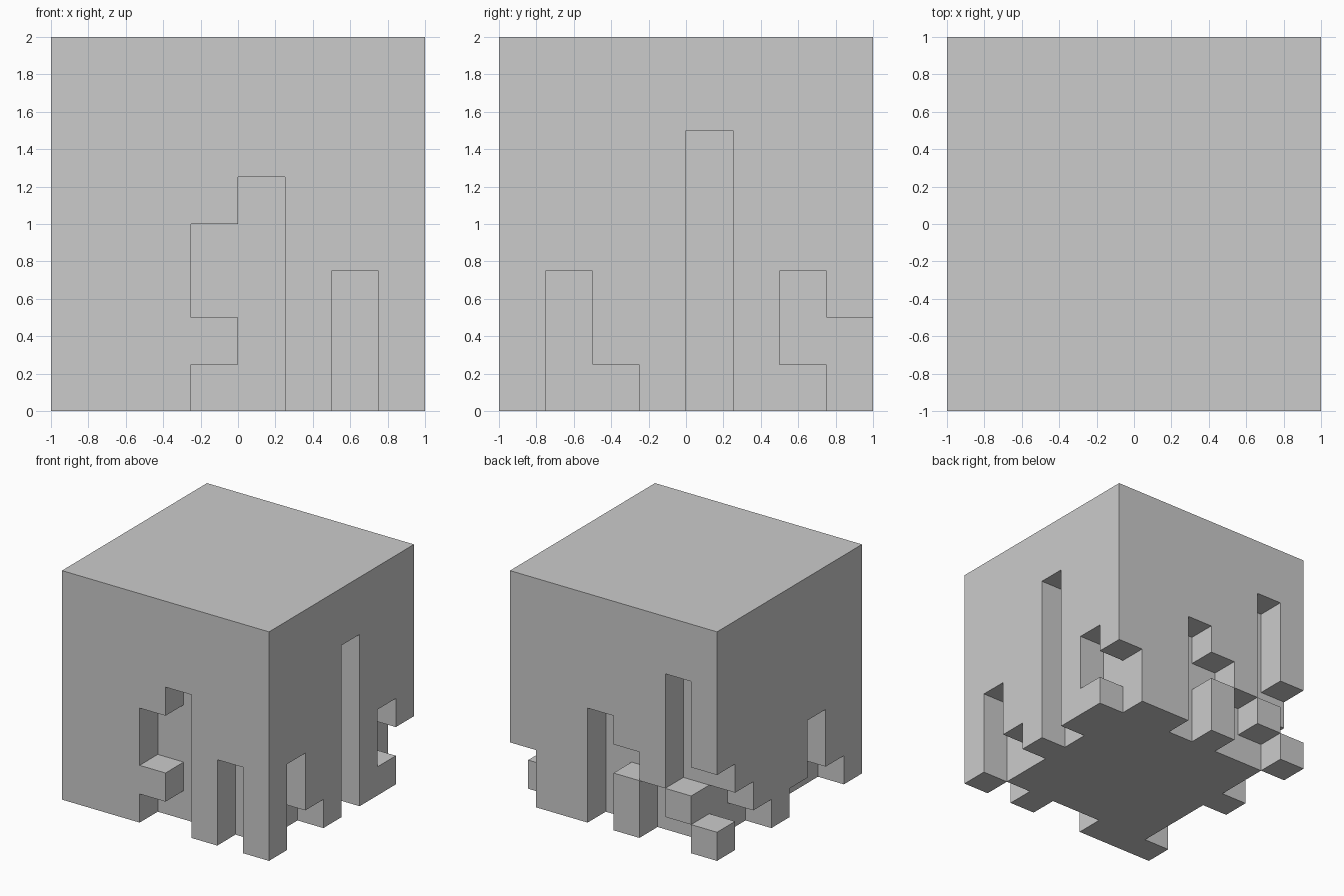
import bpy, bmesh
from mathutils import Vector

if "Cube" in bpy.data.objects:
    bpy.data.objects.remove(bpy.data.objects["Cube"])

N, C = 8, 0.25  # cells per side, cell size

solid = {(i, j, k) for i in range(N) for j in range(N) for k in range(N)}


def notch(side, col, levels):
    """Remove one-cell-deep notch cells at a column of one side."""
    for k in levels:
        cell = {"front": (col, 0, k), "back": (col, N - 1, k),
                "left": (0, col, k), "right": (N - 1, col, k)}[side]
        solid.discard(cell)


# Notches per side: column -> removed levels counted from the ground
notches = {
    "front": {3: (0, 2, 3), 4: range(5), 6: range(3)},
    "right": {1: range(3), 2: (0,), 4: range(6), 6: (1, 2), 7: (0, 1)},
    "back": {0: (1, 2), 1: (0, 2, 3, 4, 5), 2: (0, 1), 3: (2,), 4: range(4)},
    "left": {1: (0,), 2: range(3), 3: (0,), 5: (0,), 6: (0, 1)},
}
for side, columns in notches.items():
    for col, levels in columns.items():
        notch(side, col, levels)

# Skin the remaining solid: one quad wherever a cell meets empty space
bm = bmesh.new()
verts = {}


def vert(p):
    if p not in verts:
        verts[p] = bm.verts.new(Vector(p) * C - Vector((1, 1, 0)))
    return verts[p]


for cell in sorted(solid):
    for axis in range(3):
        u, v = (axis + 1) % 3, (axis + 2) % 3
        for step in (0, 1):
            other = list(cell)
            other[axis] += 2 * step - 1
            if tuple(other) in solid:
                continue
            ring = []
            for du, dv in ((0, 0), (1, 0), (1, 1), (0, 1)):
                p = list(cell)
                p[axis] += step
                p[u] += du
                p[v] += dv
                ring.append(vert(tuple(p)))
            bm.faces.new(ring if step else ring[::-1])

mesh = bpy.data.meshes.new("notched_block")
bm.to_mesh(mesh)
bm.free()
block = bpy.data.objects.new("notched_block", mesh)
bpy.context.collection.objects.link(block)
